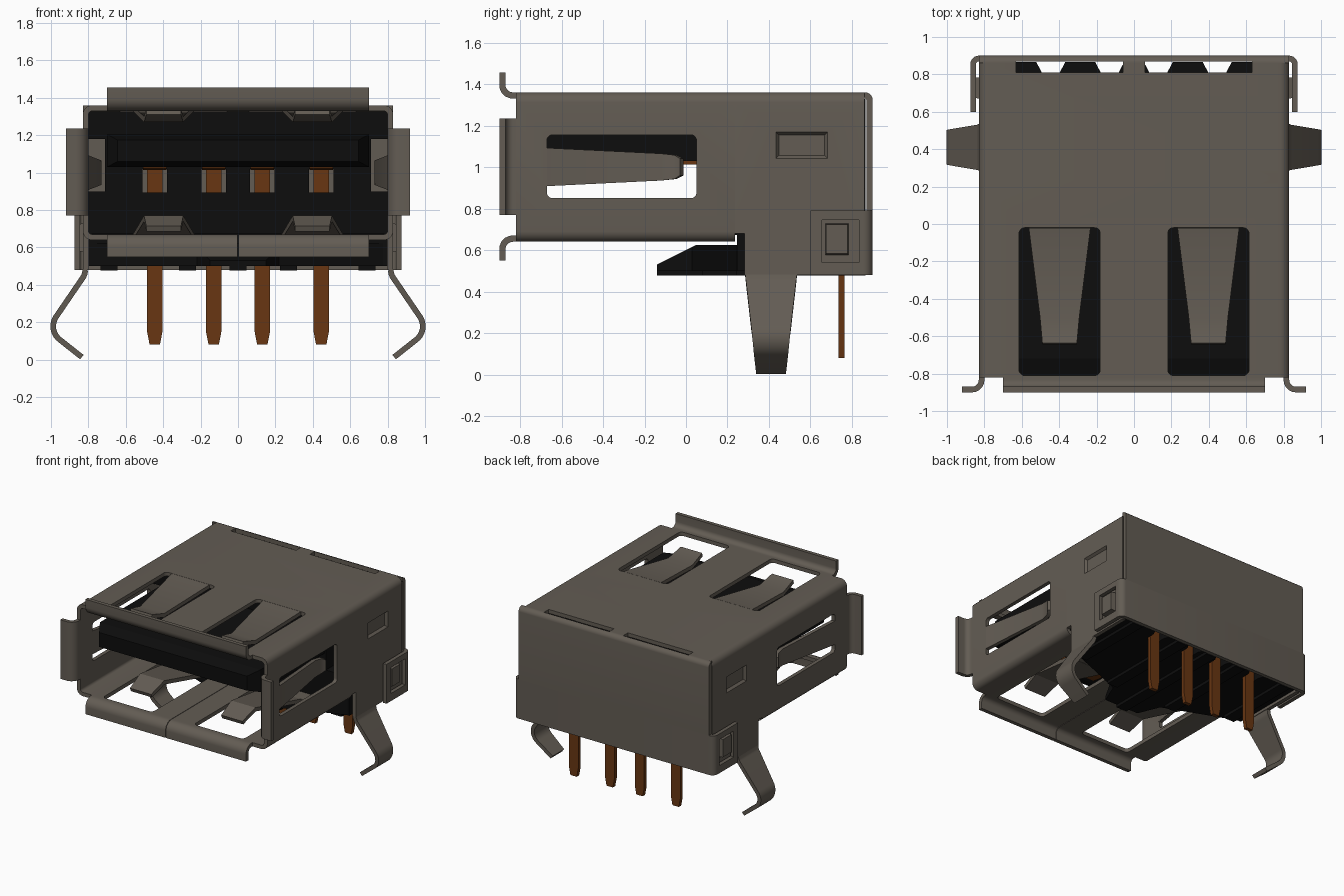
import bpy, bmesh, math
from mathutils import Vector

cube = bpy.data.objects.get("Cube")
if cube:
    bpy.data.objects.remove(cube, do_unlink=True)


def material(name, rgb, metallic=0.0):
    m = bpy.data.materials.new(name)
    m.use_nodes = True
    m.diffuse_color = (*rgb, 1)
    m.node_tree.nodes["Principled BSDF"].inputs["Base Color"].default_value = (*rgb, 1)
    return m


STEEL = material("warm grey steel", (0.125, 0.108, 0.088))
PLASTIC = material("black plastic", (0.004, 0.004, 0.004))
COPPER = material("brown copper", (0.14, 0.037, 0.006))


def place(axis, a, b, w):
    return {"x": (w, a, b), "y": (a, w, b), "z": (a, b, w)}[axis]


def finish(name, bm, mat):
    bmesh.ops.recalc_face_normals(bm, faces=bm.faces)
    me = bpy.data.meshes.new(name)
    bm.to_mesh(me)
    bm.free()
    ob = bpy.data.objects.new(name, me)
    bpy.context.collection.objects.link(ob)
    if mat:
        me.materials.append(mat)
    return ob


def prism(name, pts, axis, lo, hi, mat=None, taper=(1, 1)):
    """Extrude an outline along an axis; taper shrinks the lo end."""
    ca = (min(p[0] for p in pts) + max(p[0] for p in pts)) / 2
    cb = (min(p[1] for p in pts) + max(p[1] for p in pts)) / 2
    bm = bmesh.new()
    v0 = [bm.verts.new(place(axis, ca + (a - ca) * taper[0], cb + (b - cb) * taper[1], lo)) for a, b in pts]
    v1 = [bm.verts.new(place(axis, a, b, hi)) for a, b in pts]
    bm.faces.new(v0)
    bm.faces.new(v1)
    for i in range(len(pts)):
        j = (i + 1) % len(pts)
        bm.faces.new((v0[i], v0[j], v1[j], v1[i]))
    return finish(name, bm, mat)


def rect(a0, a1, b0, b1, r=0):
    pts = [(a0, b0), (a1, b0), (a1, b1), (a0, b1)]
    return fillet([pts[-1]] + pts + [pts[0]], r)[1:-1] if r else pts


def fillet(pts, r, n=5):
    """Round the inner corners of a polyline."""
    out = [pts[0]]
    for p, c, q in zip(pts, pts[1:], pts[2:]):
        p, c, q = Vector(p), Vector(c), Vector(q)
        u, v = (p - c).normalized(), (q - c).normalized()
        half = u.angle(v) / 2
        d = r / math.tan(half)
        centre = c + (u + v).normalized() * (r / math.sin(half))
        s, e = c + u * d - centre, c + v * d - centre
        for i in range(n + 1):
            t = i / n
            out.append(tuple(centre + (s * (1 - t) + e * t).normalized() * r))
    return out + [pts[-1]]


def sheet(name, path, axis, centre, width, mat=STEEL, thick=0.03):
    """Bent sheet: a path given thickness and a width along an axis."""
    if not isinstance(width, list):
        width = [width] * len(path)
    P = [Vector(p) for p in path]
    rings, bm = [], bmesh.new()
    for i, p in enumerate(P):
        d0 = (p - P[i - 1]).normalized() if i else (P[1] - p).normalized()
        d1 = (P[i + 1] - p).normalized() if i < len(P) - 1 else d0
        t = (d0 + d1).normalized()
        nrm = Vector((-t.y, t.x)) * (thick / 2 / max(t.dot(d0), 0.3))
        rings.append([bm.verts.new(place(axis, *(p + nrm * k), centre + width[i] / 2 * h))
                      for k, h in ((1, 1), (1, -1), (-1, -1), (-1, 1))])
    bm.faces.new(rings[0])
    bm.faces.new(rings[-1])
    for r0, r1 in zip(rings, rings[1:]):
        for i in range(4):
            j = (i + 1) % 4
            bm.faces.new((r0[i], r0[j], r1[j], r1[i]))
    return finish(name, bm, mat)


def cut(targets, cutter):
    cutter.hide_render = True
    for ob in targets:
        m = ob.modifiers.new("cut", "BOOLEAN")
        m.operation, m.solver, m.object = "DIFFERENCE", "EXACT", cutter
        bpy.context.view_layer.objects.active = ob
        bpy.ops.object.modifier_apply(modifier=m.name)
    bpy.data.objects.remove(cutter, do_unlink=True)


# Shell: front sleeve with a seam underneath, rear cover open at the bottom
sleeve = sheet("front_shell", fillet([(-0.002, 0.655), (-0.815, 0.655), (-0.815, 1.345), (0.815, 1.345),
               (0.815, 0.655), (0.002, 0.655)], 0.035), "y", -0.2925, 1.055)
cover = sheet("rear_shell", fillet([(-0.815, 0.48), (-0.815, 1.345), (0.815, 1.345), (0.815, 0.48)], 0.035),
              "y", 0.5475, 0.625)
back = sheet("back_plate", fillet([(0.86, 1.345), (0.885, 1.345), (0.885, 0.79)], 0.022), "x", 0, 1.66)
band = sheet("back_wrap", fillet([(-0.86, 0.6), (-0.86, 0.885), (0.86, 0.885), (0.86, 0.6)], 0.03),
             "z", 0.635, 0.31)

# Openings in the shell
cut([sleeve], prism("side_windows", rect(-0.67, 0.05, 0.85, 1.155, 0.025), "x", -1, 1))
cut([cover], prism("leg_slot", rect(0.2, 0.283, 0.4, 0.68), "x", -1, 1))
cut([band], prism("wrap_holes", rect(0.655, 0.835, 0.54, 0.745), "x", -1, 1))
for s in (-1, 1):
    cut([sleeve], prism("spring_windows", rect(s * 0.3975 - 0.217, s * 0.3975 + 0.217, -0.81, -0.02, 0.03), "z", 0.5, 1.5))
    cut([cover, back], prism("rear_window", rect(s * 0.345 - 0.285, s * 0.345 + 0.285, 0.81, 0.868), "z", 1.28, 1.5))
    cut([cover], prism("dimple", rect(0.425, 0.69, 1.035, 1.175), "x", s * 0.811, s * 0.84, None, (0.83, 0.7)))

# Flared lips around the mouth
sheet("top_lip", fillet([(-0.82, 1.345), (-0.885, 1.345), (-0.885, 1.455)], 0.05), "x", 0, 1.4)
for s, side in ((-1, "right"), (1, "left")):
    sheet(side + "_bottom_lip", fillet([(-0.82, 0.655), (-0.885, 0.655), (-0.885, 0.55)], 0.05),
          "x", s * 0.351, 0.698)
    sheet(side + "_side_lip", fillet([(s * 0.815, -0.82), (s * 0.815, -0.885), (s * 0.92, -0.885)], 0.05),
          "z", 1.0025, 0.465)

    # Contact springs in the top, bottom and side windows
    widths = [0.33, 0.21, 0.185]
    sheet(side + "_top_spring", [(-0.02, 1.345), (-0.5, 1.285), (-0.64, 1.325)], "x", s * 0.3975, widths)
    sheet(side + "_bottom_spring", [(-0.02, 0.655), (-0.5, 0.755), (-0.64, 0.70)], "x", s * 0.3975, widths)
    sheet(side + "_side_spring", [(s * 0.815, -0.68), (s * 0.745, -0.12), (s * 0.755, -0.05), (s * 0.775, -0.02)],
          "z", 1.0, [0.185, 0.13, 0.115, 0.08])

    # Spring legs, tapering toward the tip
    path = fillet([(s * 0.815, 0.48), (s * 0.815, 0.46), (s * 1.02, 0.16), (s * 0.835, 0.014)], 0.09, 8)
    path = [path[0]] + [p for p in path[1:] if p[1] < 0.455]
    sheet(side + "_leg", path, "y", 0.41, [0.14 + 0.11 * min(1, z / 0.48) for _, z in path])

    # Latch bump in the wrap hole
    prism(side + "_latch", rect(0.67, 0.785, 0.575, 0.73), "x", s * 0.868, s * 0.82, STEEL, (0.9, 0.9))

# Insulator: rear block, tongue, base nose and ribs
block = prism("insulator_block", [(0.08, 0.673), (0.245, 0.673), (0.245, 0.5), (0.865, 0.5), (0.865, 1.328),
              (0.08, 1.328)], "x", -0.798, 0.798, PLASTIC)
PINS = (-0.445, -0.13, 0.13, 0.445)
for s in (-1, 1):
    cut([block], prism("side_notch", rect(0, 0.95, 0.9, 1.18), "x", s * 0.71, s * 0.9))
for x in PINS:
    cut([block], prism("pin_groove", [(x - 0.048, 0.734), (x + 0.048, 0.734), (x + 0.048, 0.81), (x + 0.085, 0.88),
                       (x - 0.085, 0.88), (x - 0.048, 0.81)], "z", 0.4, 1.5))
    cut([block], prism("contact_hole", rect(x - 0.065, x + 0.065, 0.895, 1.02), "y", 0, 0.95))
prism("tongue", rect(-0.7, 0.7, 1.03, 1.205), "y", -0.72, 0.1, PLASTIC)
prism("tongue_tip", rect(-0.7, 0.7, 1.03, 1.205), "y", -0.81, -0.72, PLASTIC, (0.92, 0.65))

nose = prism("base_nose", [(-0.15, -0.14), (0.15, -0.14), (0.22, 0.03), (0.65, 0.2), (0.79, 0.25),
             (-0.79, 0.25), (-0.65, 0.2), (-0.22, 0.03)], "z", 0.5, 0.625, PLASTIC)
cut([nose], prism("nose_slope", [(0.15, 0.675), (-0.3, 0.45), (-0.3, 0.675)], "x", -1, 1))
for x in (-0.69, -0.27, 0, 0.27, 0.69):
    front = -0.14 if x == 0 else 0.08 if abs(x) < 0.5 else 0.24
    prism("base_rib", rect(x - 0.045, x + 0.045, 0.477, 0.51), "y", front, 0.865, PLASTIC)

# Contacts: tapered pins and the strips under the tongue
for x in PINS:
    sheet("pin", [(0.75, 0.08), (0.75, 0.15), (0.75, 1.02)], "x", x, [0.055, 0.082, 0.082], COPPER)
    sheet("contact_strip", [(-0.68, 1.04), (-0.62, 1.028), (0.765, 1.028)], "x", x, 0.125, COPPER)

# Smooth the bends, keep the corners sharp
bpy.ops.object.select_all(action="DESELECT")
for ob in bpy.context.collection.objects:
    if ob.type == "MESH":
        ob.select_set(True)
        bpy.context.view_layer.objects.active = ob
bpy.ops.object.shade_smooth_by_angle(angle=math.radians(30))
